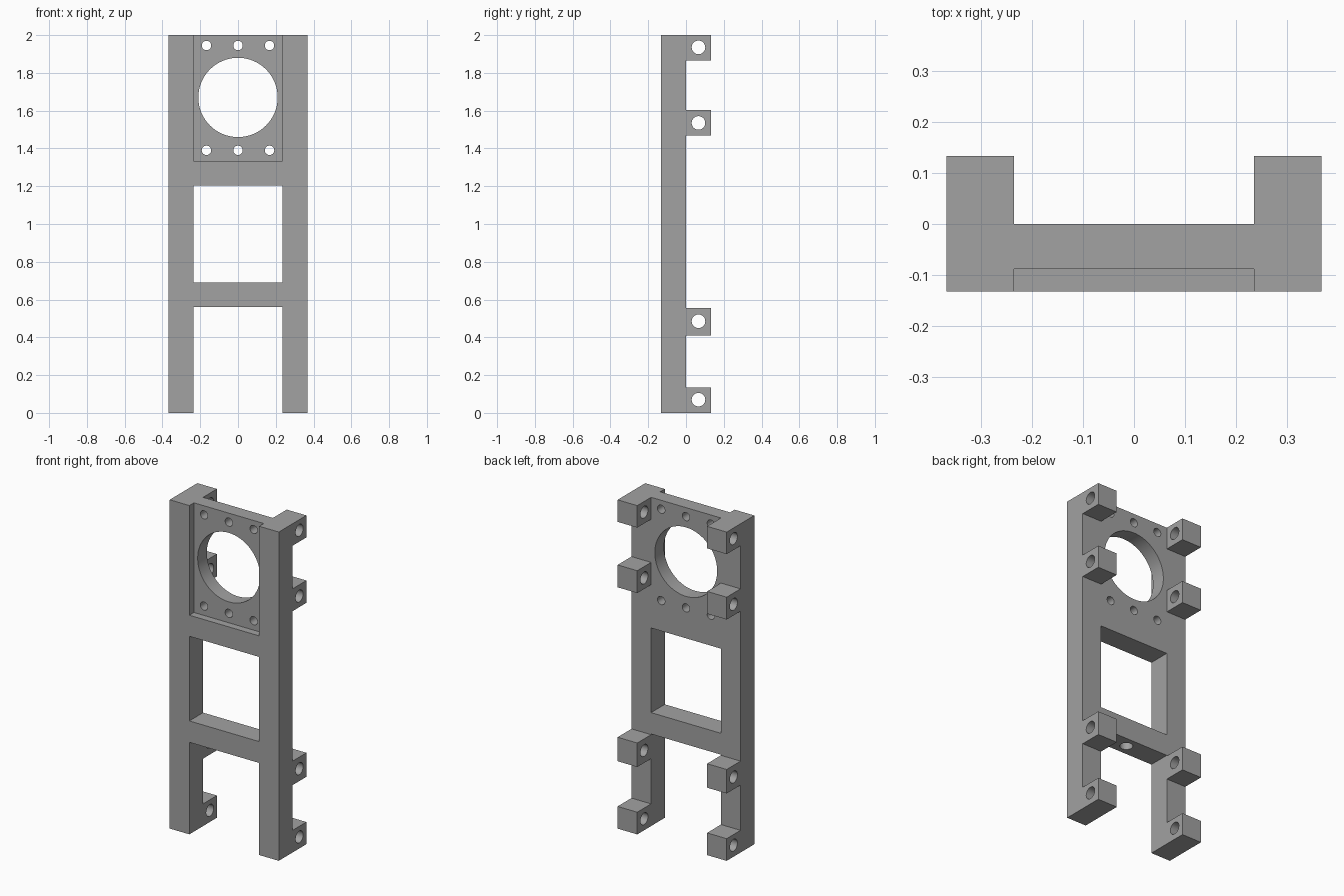
import bpy
import bmesh
from math import radians
from mathutils import Matrix, Vector

cube = bpy.data.objects.get("Cube")
if cube:
    bpy.data.objects.remove(cube, do_unlink=True)

grey = bpy.data.materials.new("plain grey")
grey.use_nodes = True
colour = (0.36, 0.36, 0.36, 1)
grey.diffuse_color = colour
grey.node_tree.nodes["Principled BSDF"].inputs["Base Color"].default_value = colour

HALF_W, INNER, DEPTH, OUT = 0.367, 0.235, 0.132, 0.5
LUG_Y = 0.066


def finish(bm, name):
    mesh = bpy.data.meshes.new(name)
    bm.to_mesh(mesh)
    bm.free()
    mesh.materials.append(grey)
    obj = bpy.data.objects.new(name, mesh)
    bpy.context.collection.objects.link(obj)
    return obj


def box(name, low, high):
    low, high = Vector(low), Vector(high)
    bm = bmesh.new()
    bmesh.ops.create_cube(bm, size=1, matrix=Matrix.Translation((low + high) / 2)
                          @ Matrix.Diagonal((*(high - low), 1)))
    return finish(bm, name)


def rod(name, centre, radius, length, axis, sides=32):
    bm = bmesh.new()
    turn = {"X": Matrix.Rotation(radians(90), 4, "Y"),
            "Y": Matrix.Rotation(radians(90), 4, "X"),
            "Z": Matrix.Identity(4)}[axis]
    bmesh.ops.create_cone(bm, cap_ends=True, segments=sides, radius1=radius,
                          radius2=radius, depth=length,
                          matrix=Matrix.Translation(centre) @ turn)
    return finish(bm, name)


def cut(target, cutter):
    cutter.hide_render = True
    mod = target.modifiers.new(cutter.name, "BOOLEAN")
    mod.operation, mod.solver, mod.object = "DIFFERENCE", "EXACT", cutter
    bpy.context.view_layer.objects.active = target
    bpy.ops.object.modifier_apply(modifier=mod.name)
    bpy.data.objects.remove(cutter, do_unlink=True)


# Solid block that the bracket is milled from
frame = box("bracket_frame", (-HALF_W, -DEPTH, 0), (HALF_W, 0.133, 2))

# Back channel, and gaps that leave four lugs on each rail
cut(frame, box("back_channel", (-INNER, 0, -OUT), (INNER, OUT, 2 + OUT)))
for low, high in ((0.135, 0.41), (0.556, 1.468), (1.604, 1.866)):
    cut(frame, box("lug_gap", (-OUT, 0, low), (OUT, OUT, high)))

# Openings between the rails and the shallow front recess
cut(frame, box("leg_gap", (-INNER, -OUT, -OUT), (INNER, OUT, 0.56)))
cut(frame, box("window", (-INNER, -OUT, 0.69), (INNER, OUT, 1.205)))
cut(frame, box("front_recess", (-INNER, -OUT, 1.333), (INNER, -0.088, 2 + OUT)))

# Large round opening with two rows of screw holes
cut(frame, rod("round_opening", (0, -0.04, 1.67), 0.21, 0.4, "Y", 64))
for z in (1.39, 1.945):
    for x in (-0.167, 0, 0.167):
        cut(frame, rod("screw_hole", (x, -0.04, z), 0.025, 0.4, "Y"))

# Cross holes through the lugs
for z in (0.07, 0.485, 1.535, 1.935):
    cut(frame, rod("lug_hole", (0, LUG_Y, z), 0.036, 1, "X"))

# Blind hole under the lower crossbar
cut(frame, rod("blind_hole", (0, -LUG_Y, 0.56), 0.036, 0.16, "Z"))

# Smooth hole walls, sharp box edges
bpy.ops.object.select_all(action="DESELECT")
frame.select_set(True)
bpy.context.view_layer.objects.active = frame
bpy.ops.object.shade_smooth_by_angle(angle=radians(30))
